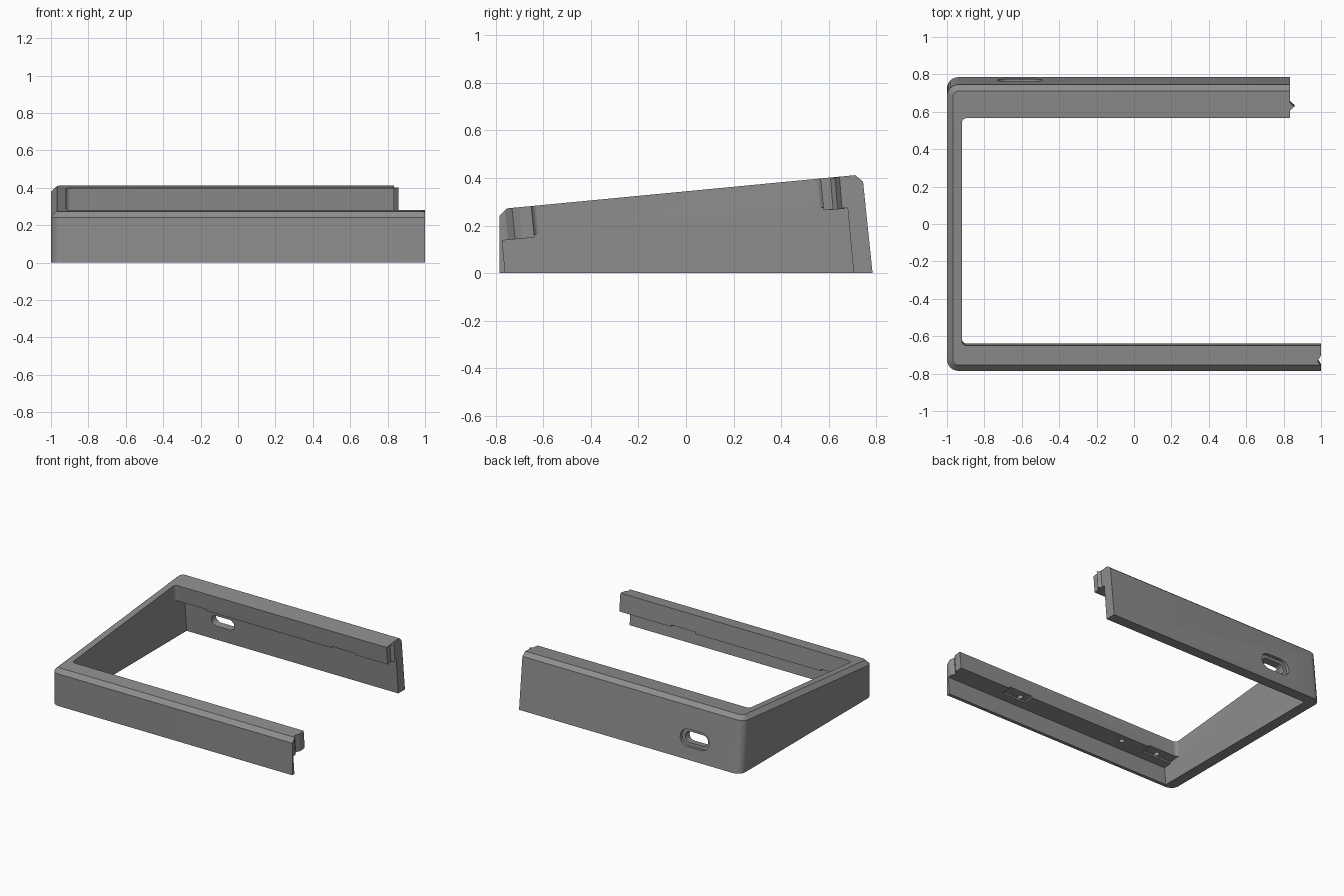
import bpy, bmesh, math
from mathutils import Vector, Matrix

if "Cube" in bpy.data.objects:
    bpy.data.objects.remove(bpy.data.objects["Cube"])

TILT = math.radians(5.6)          # lean of the sloped top

grey = bpy.data.materials.new("plain grey")
grey.diffuse_color = (0.27, 0.27, 0.27, 1)
grey.use_nodes = True
grey.node_tree.nodes["Principled BSDF"].inputs["Base Color"].default_value = grey.diffuse_color


def loft(name, rings):
    """Closed solid through rings with equal point counts."""
    bm = bmesh.new()
    loops = [[bm.verts.new(p) for p in ring] for ring in rings]
    n = len(loops[0])
    for a, b in zip(loops, loops[1:]):
        for i in range(n):
            j = (i + 1) % n
            bm.faces.new((a[i], a[j], b[j], b[i]))
    bm.faces.new(loops[0][::-1])
    bm.faces.new(loops[-1])
    bmesh.ops.recalc_face_normals(bm, faces=bm.faces)
    mesh = bpy.data.meshes.new(name)
    bm.to_mesh(mesh)
    bm.free()
    obj = bpy.data.objects.new(name, mesh)
    bpy.context.collection.objects.link(obj)
    mesh.materials.append(grey)
    return obj


def footprint(xl, xr, yf, yb, r, steps=6):
    """Rectangle with its two left corners rounded."""
    pts = [(xr, yb)]
    for cy, start in ((yb - r, 90), (yf + r, 180)):
        for i in range(steps + 1):
            a = math.radians(start + 90 * i / steps)
            pts.append((xl + r + r * math.cos(a), cy + r * math.sin(a)))
    return pts + [(xr, yf)]


def sloped(points, y0, z0, y1, z1):
    """Lift plan points onto a plane sloping from front to back."""
    return [(x, y, z0 + (z1 - z0) * (y - y0) / (y1 - y0)) for x, y in points]


def bar(name, profile, x0, x1):
    """Profile in y, z extruded along x."""
    return loft(name, [[(x, y, z) for y, z in profile] for x in (x0, x1)])


def slot(name, cx, cz, w, h, y0, y1):
    """Stadium-shaped plug running through the back wall."""
    r, pts = h / 2, []
    for side, start in ((1, -90), (-1, 90)):
        for i in range(13):
            a = math.radians(start + 180 * i / 12)
            pts.append((side * (w / 2 - r) + r * math.cos(a), r * math.sin(a)))
    m = Matrix.Translation((cx, 0.77, cz)) @ Matrix.Rotation(TILT, 4, 'X')
    return loft(name, [[m @ Vector((x, y, z)) for x, z in pts] for y in (y0, y1)])


def hole(name, x, y, z, r, depth):
    """Blind screw hole along the tilted vertical."""
    m = Matrix.Translation((x, y, z)) @ Matrix.Rotation(TILT, 4, 'X')
    circle = [(r * math.cos(math.tau * i / 16), r * math.sin(math.tau * i / 16)) for i in range(16)]
    return loft(name, [[m @ Vector((a, b, h)) for a, b in circle] for h in (-0.03, depth)])


def combine(target, tool, operation='DIFFERENCE'):
    mod = target.modifiers.new("combine", 'BOOLEAN')
    mod.operation, mod.object, mod.solver = operation, tool, 'EXACT'
    bpy.context.view_layer.objects.active = target
    bpy.ops.object.modifier_apply(modifier=mod.name)
    bpy.data.objects.remove(tool)


# Outer case block: flat base, sloped top, bevelled shoulder
frame = loft("case_frame", [
    sloped(footprint(-1, 1, -0.785, 0.785, 0.06), -0.785, 0, 0.785, 0),
    sloped(footprint(-1, 1, -0.785, 0.745, 0.06), -0.785, 0.24, 0.745, 0.385),
    sloped(footprint(-0.968, 1, -0.755, 0.712, 0.032), -0.755, 0.272, 0.712, 0.412),
])

# Main opening, leaning with the top
combine(frame, loft("opening", [
    [(x, y - math.tan(TILT) * z, z) for x, y in footprint(-0.92, 2, -0.623, 0.605, 0.025)]
    for z in (-0.2, 0.7)]))

# Space below the front and back ledges
combine(frame, bar("front_undercut", [
    (-0.757, -0.03), (-0.773, 0.137), (-0.55, 0.158), (-0.55, -0.03)], -0.92, 2))
combine(frame, bar("back_undercut", [
    (0.708, -0.03), (0.68, 0.275), (0.50, 0.257), (0.50, -0.03)], -0.92, 2))

# Back rail stops short of the front rail
combine(frame, bar("back_end", [(0.3, -0.1), (1, -0.1), (1, 0.6), (0.3, 0.6)], 0.835, 2))

# Shallow pads and screw holes in the undersides of both ledges
for x0, x1 in ((-0.92, -0.67), (0.37, 0.57)):
    combine(frame, bar("front_pad", [
        (-0.71, 0.12), (-0.71, 0.155), (-0.6, 0.166), (-0.6, 0.12)], x0, x1))
    combine(frame, bar("back_pad", [
        (0.635, 0.25), (0.635, 0.282), (0.53, 0.272), (0.53, 0.24)], x0, x1))
for x in (-0.78, -0.47, 0.43):
    combine(frame, hole("front_hole", x, -0.69, 0.145, 0.02, 0.08))
    combine(frame, hole("back_hole", x, 0.61, 0.268, 0.02, 0.08))

# Stepped cable slot through the back wall
combine(frame, slot("slot_recess", -0.61, 0.155, 0.24, 0.125, -0.025, 0.1))
combine(frame, slot("slot_through", -0.61, 0.155, 0.19, 0.08, -0.15, 0.1))

# Locating groove in the front rail end
combine(frame, loft("groove", [
    [(1.006, y - 0.04, z), (0.982, y, z), (1.006, y + 0.04, z)]
    for y, z in ((-0.715, 0.1), (-0.737, 0.32))]))

# Matching tongue on the back rail end
tongue = []
for y, z0, slope in ((0.638, 0.268, 0.09), (0.627, 0.401, 0.095)):
    tongue.append([(x, y + d, z0 + d * slope)
                   for x, d in ((0.82, -0.032), (0.857, 0), (0.82, 0.032))])
combine(frame, loft("tongue", tongue), 'UNION')

# Smooth rounded corners, keep crisp edges
bpy.ops.object.select_all(action='DESELECT')
frame.select_set(True)
bpy.context.view_layer.objects.active = frame
bpy.ops.object.shade_smooth_by_angle(angle=math.radians(30))
